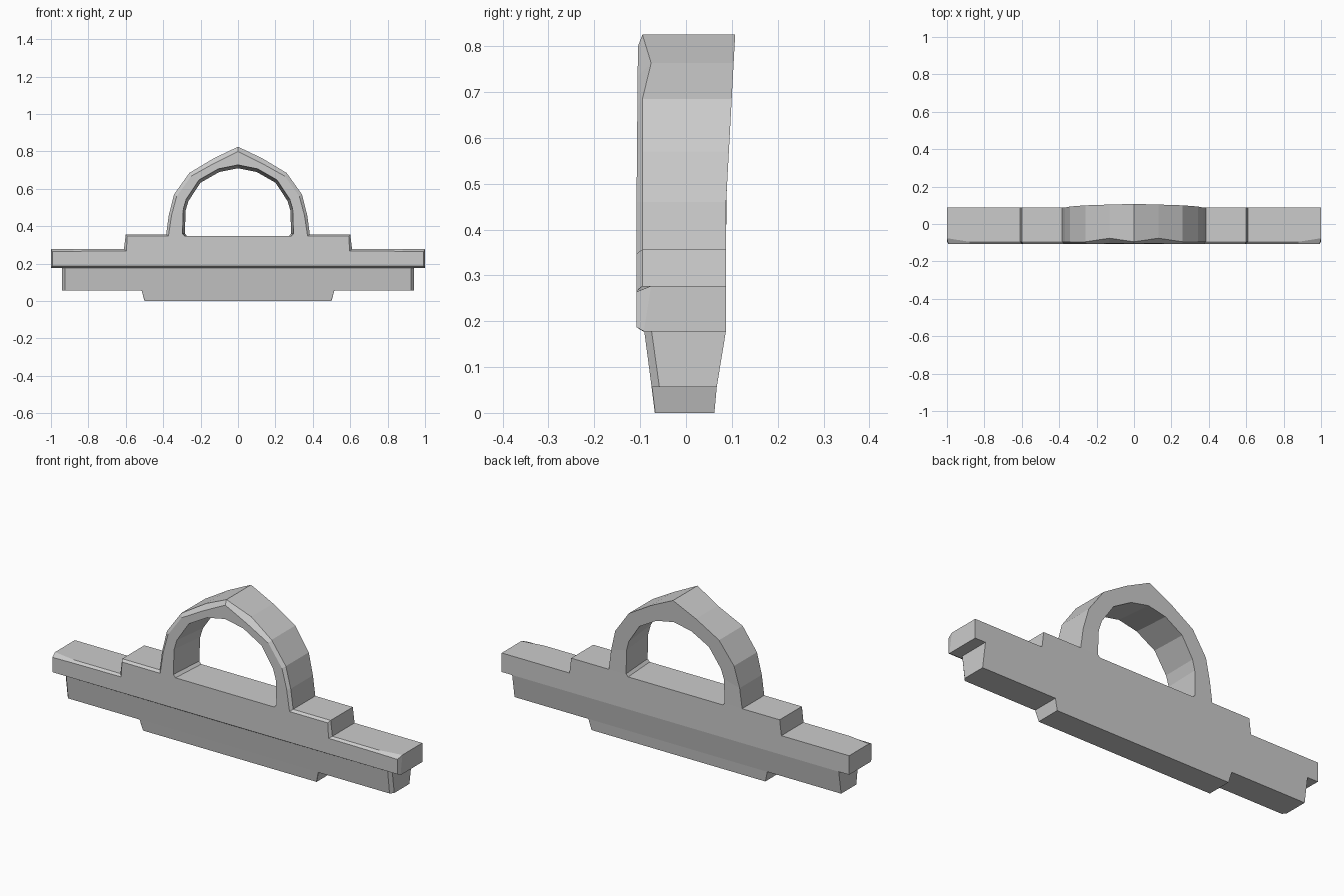
import bpy, bmesh

if "Cube" in bpy.data.objects:
    bpy.data.objects.remove(bpy.data.objects["Cube"])


def back_y(z):
    return 0.087 + max(0, z - 0.45) * 0.054


def front_y(z):
    return -0.108 + max(0, z - 0.45) * 0.009


def finish(name, bm):
    """Mirror the right half across x = 0, weld it and make the object."""
    bmesh.ops.mirror(bm, geom=bm.verts[:] + bm.edges[:] + bm.faces[:],
                     axis='X', merge_dist=0.0005)
    bmesh.ops.remove_doubles(bm, verts=bm.verts[:], dist=0.0005)
    bmesh.ops.recalc_face_normals(bm, faces=bm.faces[:])
    mesh = bpy.data.meshes.new(name)
    bm.to_mesh(mesh)
    bm.free()
    obj = bpy.data.objects.new(name, mesh)
    bpy.context.collection.objects.link(obj)
    return obj


def strip(bm, a, b):
    """Join two open chains of vertices with quads."""
    for i in range(len(a) - 1):
        bm.faces.new((a[i], a[i + 1], b[i + 1], b[i]))


# Outer half outline: x, z, bevel y, then x, z of the inset front edge
OUTER = [
    (0, .178, -.094, 0, .187), (1, .178, -.092, .993, .187),
    (1, .277, -.076, .993, .264), (.88, .277, -.095, .88, .266),
    (.61, .277, -.095, .597, .268), (.6, .357, -.095, .592, .347),
    (.384, .357, -.095, .372, .347), (.37, .46, -.095, .355, .46),
    (.342, .57, -.095, .328, .56), (.26, .685, -.095, .25, .668),
    (.13, .763, -.076, .13, .735), (0, .825, -.095, 0, .80)]
# Opening half outline at the back: x, z
INNER = [(0, .347), (.272, .347), (.284, .36), (.28, .485), (.265, .535),
         (.2, .633), (.1, .69), (0, .71)]

# Stepped plate with pointed arch
bm = bmesh.new()
back = [bm.verts.new((x, back_y(z), z)) for x, z, *_ in OUTER]
bevel = [bm.verts.new((x, y, z)) for x, z, y, *_ in OUTER]
front = [bm.verts.new((p[3], front_y(p[4]), p[4])) for p in OUTER]
hole_back = [bm.verts.new((x, back_y(z), z)) for x, z in INNER]
hole_front = []
for x, z in INNER:
    fx, fz = x * 1.045, z + (0.018 * (z - .347) / .363)
    hole_front.append(bm.verts.new((fx, front_y(fz), fz)))
strip(bm, back, bevel)
strip(bm, bevel, front)
strip(bm, hole_back, hole_front)
for out, hole in ((back, hole_back), (front, hole_front)):
    bm.faces.new(out[:7] + [hole[2], hole[1], hole[0]])
    strip(bm, out[6:], hole[2:])
finish("plate_and_arch", bm)


def tapered_block(name, top, bottom):
    """Half block; each end is z, front y, corner y, back y, front x, end x."""
    bm = bmesh.new()
    rings = []
    for z, fy, cy, by, fx, ex in (top, bottom):
        rings.append([bm.verts.new((x, y, z)) for x, y in
                      ((0, fy), (fx, fy), (ex, cy), (ex, by), (0, by))])
    strip(bm, rings[0], rings[1])
    for ring in rings:
        bm.faces.new(ring)
    finish(name, bm)


# Tapering skirt below the plate, and the short foot under it
tapered_block("skirt", (.178, -.091, -.075, .087, .925, .94),
              (.056, -.075, -.058, .067, .925, .94))
tapered_block("foot", (.056, -.075, -.074, .067, .514, .515),
              (0, -.068, -.067, .062, .499, .5))
